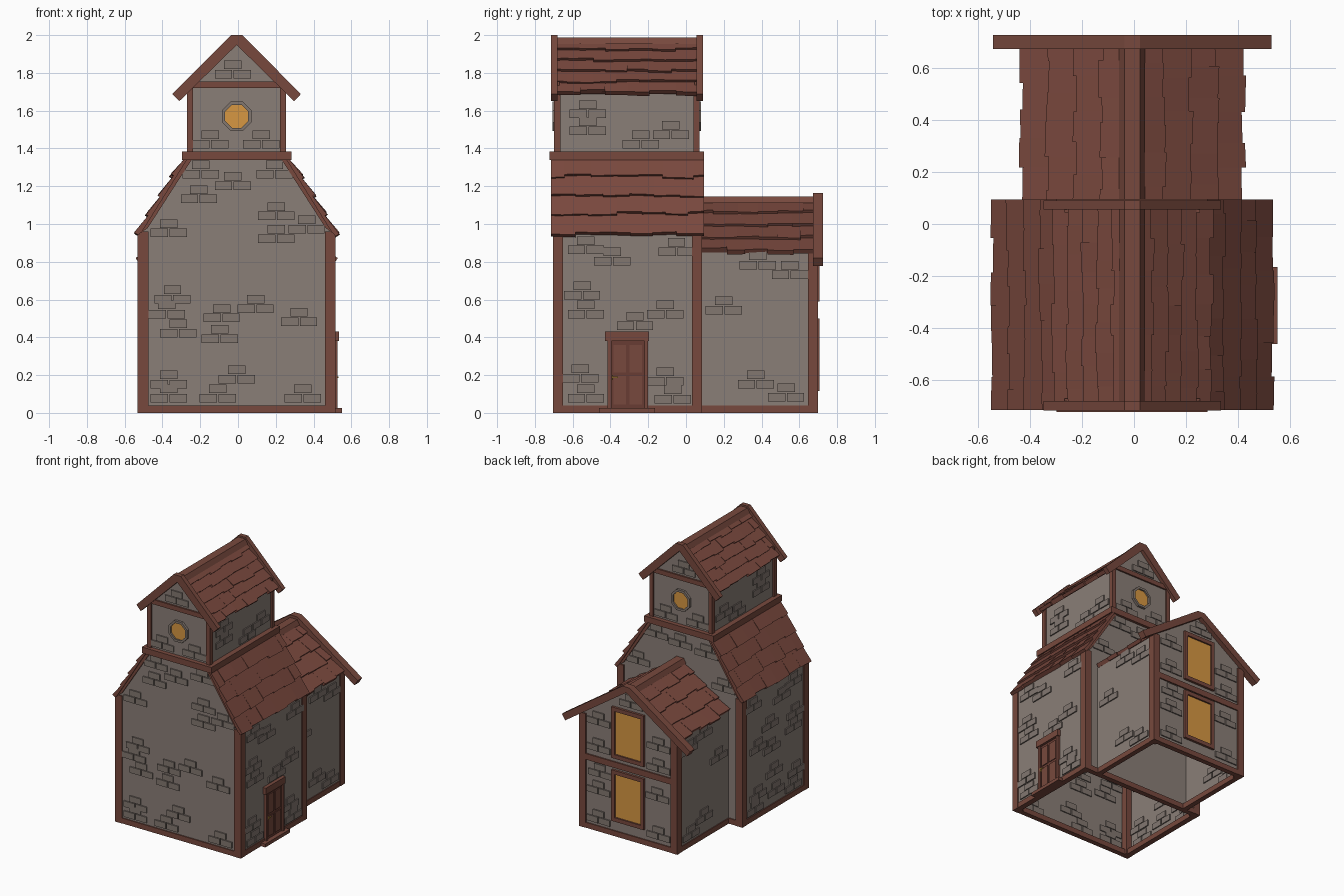
import bpy, bmesh, math, random
from mathutils import Vector

if "Cube" in bpy.data.objects:
    bpy.data.objects.remove(bpy.data.objects["Cube"])

random.seed(4)
X0 = -0.007          # building axis
parts = {}


def mat(name, rgb):
    m = bpy.data.materials.new(name)
    m.diffuse_color = (*rgb, 1)
    m.use_nodes = True
    m.node_tree.nodes["Principled BSDF"].inputs["Base Color"].default_value = m.diffuse_color
    return m


STONE = mat("grey stone", (0.255, 0.21, 0.185))
BRICK = mat("brick grey", (0.225, 0.185, 0.163))
WOOD = mat("brown timber", (0.185, 0.066, 0.047))
TILE = mat("roof tile brown", (0.195, 0.066, 0.048))
DOOR = mat("door brown", (0.14, 0.046, 0.033))
GLASS = mat("amber glass", (0.68, 0.31, 0.055))
GOLD = mat("brass", (0.5, 0.28, 0.05))


def get(part, m):
    if part not in parts:
        parts[part] = (bmesh.new(), m)
    return parts[part][0]


def loft(part, m, a, b):
    """Closed solid between two matching loops of 3D points."""
    bm = get(part, m)
    va, vb = [bm.verts.new(p) for p in a], [bm.verts.new(p) for p in b]
    n = len(va)
    bm.faces.new(va)
    bm.faces.new(vb[::-1])
    for i in range(n):
        j = (i + 1) % n
        bm.faces.new((va[j], va[i], vb[i], vb[j]))


def prism(part, m, pts, y0, y1):
    """Profile in x, z pushed along y."""
    loft(part, m, [(x, y0, z) for x, z in pts], [(x, y1, z) for x, z in pts])


def box(part, m, x0, x1, y0, y1, z0, z1):
    prism(part, m, [(x0, z0), (x1, z0), (x1, z1), (x0, z1)], y0, y1)


def on_wall(part, m, side, plane, u0, u1, z0, z1, d0, d1):
    """Box lying on a wall; d is the distance out from it."""
    s = 1 if side in "RB" else -1
    a, b = sorted((plane + s * d0, plane + s * d1))
    if side in "RL":
        box(part, m, a, b, u0, u1, z0, z1)
    else:
        box(part, m, u0, u1, a, b, z0, z1)


def mirrored(right):
    return right + [(-x, z) for x, z in reversed(right)]


# --- walls: open underneath ---
prism("main_walls", STONE, mirrored([(.515, 0), (.515, .95), (.265, 1.345)]), -.695, .075)
prism("wing_walls", STONE, mirrored([(.402, 0), (.402, .85)]) [:2]
      + [(0, 1.125), (-.402, .85), (-.402, 0)], .076, .69)
prism("tower_walls", STONE, [(.25, 1.37), (.25, 1.72), (0, 1.965), (-.25, 1.72), (-.25, 1.37)], -.688, .062)

# --- timber frame ---
for s in (-1, 1):
    def bar(part, xa, xb, *r):
        box(part, WOOD, *sorted((s * xa, s * xb)), *r)
    for y0, y1 in ((-.705, -.65), (.032, .086)):
        bar("main_corner_posts", .468, .524, y0, y1, 0, .96)
    for y0, y1 in ((-.705, -.67), (.05, .086)):
        prism("main_slope_boards", WOOD, [(s * x, z) for x, z in
              ((.522, .94), (.27, 1.345), (.235, 1.345), (.47, .98))], y0, y1)
    for y0, y1 in ((-.698, -.664), (.04, .072)):
        bar("tower_corner_posts", .23, .262, y0, y1, 1.38, 1.73)
    bar("wing_corner_posts", .355, .41, .645, .7, 0, .86)
    bar("base_rails", .48, .522, -.68, .05, 0, .04)
    bar("base_rails", .37, .408, .08, .66, 0, .04)
for y0, y1 in ((-.703, -.665), (.045, .084)):
    box("base_rails", WOOD, -.48, .48, y0, y1, 0, .04)
box("base_rails", WOOD, -.37, .37, .66, .698, 0, .04)
box("wing_floor_beam", WOOD, -.37, .37, .67, .70, .515, .56)
box("tower_base_band", WOOD, -.29, .29, -.722, .095, 1.34, 1.385)
for y0, y1 in ((-.7, -.67), (.045, .074)):
    box("tower_gable_beams", WOOD, -.26, .26, y0, y1, 1.72, 1.755)

# --- gable edge boards and ridges ---
tower_barge = mirrored([(.03, 2), (.34, 1.688), (.305, 1.65), (0, 1.95)][:3])
tower_barge = [(.03, 2), (.34, 1.688), (.304, 1.65), (0, 1.948),
               (-.304, 1.65), (-.34, 1.688), (-.03, 2)]
wing_barge = [(.03, 1.165), (.535, .82), (.508, .778), (0, 1.122),
              (-.508, .778), (-.535, .82), (-.03, 1.165)]
prism("tower_barge_front", WOOD, tower_barge, -.715, -.68)
prism("tower_barge_back", WOOD, tower_barge, .055, .09)
prism("wing_barge", WOOD, wing_barge, .672, .725)
for name, z, y0, y1 in (("tower_ridge", 1.988, -.69, .065), ("wing_ridge", 1.145, .08, .69)):
    prism(name, WOOD, mirrored([(.03, z), (.05, z - .035)]), y0, y1)


# --- tiled roofs ---
def roof(part, low, high, y0, y1, rows, cols):
    lo, hi = Vector(low), Vector(high)
    d = hi - lo
    n = Vector((-d.y, d.x)).normalized()
    if n.y < 0:
        n = -n
    for s in (-1, 1):
        def at(t, h, y):
            p = lo + d * t + n * h
            return (s * p.x, y, p.y)
        # boarding under the tiles
        loft(part + "_boards", TILE, [at(0.02, -.004, y0), at(0.02, .008, y0), at(1, .008, y0), at(1, -.004, y0)],
             [at(0.02, -.004, y1), at(0.02, .008, y1), at(1, .008, y1), at(1, -.004, y1)])
        w = (y1 - y0) / cols
        for r in range(rows):
            cuts = [y0] + [y0 + w * (c + .5 * (r % 2) + random.uniform(-.12, .12))
                           for c in range(1 - r % 2, cols)] + [y1]
            top = min(1, (r + 1.25) / rows)
            for a, b in zip(cuts, cuts[1:]):
                base = r / rows + random.uniform(-.03, .015)
                ta, tb = base, base + random.uniform(-.012, .012)
                h = random.uniform(.024, .03)
                loft(part + "_tiles", TILE,
                     [at(ta, 0, a), at(ta, h, a), at(top, .009, a), at(top, 0, a)],
                     [at(tb, 0, b), at(tb, h, b), at(top, .009, b), at(top, 0, b)])


roof("main_roof", (.515, .945), (.265, 1.345), -.714, .094, 4, 6)
roof("tower_roof", (.285, 1.685), (0, 1.968), -.682, .057, 5, 6)
roof("wing_roof", (.41, .845), (0, 1.118), .085, .674, 4, 5)

# --- scattered brick clusters: two bricks with one on top ---
right_main = [(-.53, .84), (-.39, .78), (-.55, .6), (-.53, .5), (-.27, .44), (-.11, .5),
              (-.56, .16), (-.53, .055), (-.11, .145), (-.07, .05), (-.05, .83)]
wing_side = [(.38, .76), (.55, .71), (.2, .52), (.37, .13), (.53, .06)]
tower_side = [(-.52, 1.47), (-.52, 1.56), (-.24, 1.4), (-.08, 1.45)]
tower_end = [(-.14, 1.4), (.13, 1.4), (-.02, 1.77)]
clusters = {
    ("F", -.695): [(-.36, .93), (-.2, 1.11), (-.02, 1.18), (-.19, 1.24), (.2, 1.24), (.21, 1.02),
                   (.21, .9), (.37, .95), (-.34, .58), (-.37, .5), (-.31, .4), (-.08, .48), (.1, .53),
                   (-.09, .37), (.33, .46), (-.36, .13), (-.36, .055), (-.1, .055), (0, .155), (.35, .055)],
    ("R", .515): right_main,
    ("L", -.515): right_main + [(-.3, .25), (-.32, .1), (-.25, .62)],
    ("B", .075): [(-.22, 1.2), (.2, 1.24), (-.36, .98), (.35, 1.0), (0, 1.22)],
    ("R", .402): wing_side, ("L", -.402): wing_side,
    ("B", .69): [(.25, .06), (-.25, .07), (-.24, .36), (.25, .28), (.24, .41), (.25, .6),
                 (-.25, .58), (-.25, .74), (.25, .8), (-.02, 1.0)],
    ("R", .25): tower_side, ("L", -.25): tower_side,
    ("F", -.688): tower_end, ("B", .062): tower_end,
}
for (side, plane), spots in clusters.items():
    for u, z in spots:
        for du, dz in ((-.05, 0), (.05, 0), (0, .05)):
            on_wall("bricks", BRICK, side, plane, u + du - .046, u + du + .046,
                    z + dz, z + dz + .045, -.008, .009)

# --- octagonal tower windows ---
for y, o in ((-.688, -1), (.062, 1)):
    def ring(r, i, dy):
        a = math.radians(22.5 + 45 * i)
        return (r * math.cos(a), y + o * dy, 1.57 + r * math.sin(a))
    for i in range(8):
        loft("round_window_frames", BRICK,
             [ring(.066, i, 0), ring(.084, i, 0), ring(.084, i, .018), ring(.066, i, .018)],
             [ring(.066, i + 1, 0), ring(.084, i + 1, 0), ring(.084, i + 1, .018), ring(.066, i + 1, .018)])
    loft("round_window_glass", GLASS, [ring(.068, i, -.002) for i in range(8)],
         [ring(.068, i, .006) for i in range(8)])

# --- wing windows ---
for z0, z1 in ((.115, .5), (.59, .975)):
    on_wall("wing_window_glass", GLASS, "B", .69, -.115, .115, z0 + .02, z1 - .02, -.002, .006)
    for a, b, c, d in ((-.135, -.108, z0, z1), (.108, .135, z0, z1),
                       (-.108, .108, z0, z0 + .03), (-.108, .108, z1 - .03, z1)):
        on_wall("wing_window_frames", WOOD, "B", .69, a, b, c, d, 0, .018)

# --- door on the right side ---
W = ("R", .515)
on_wall("door_step", WOOD, *W, -.46, -.165, 0, .025, -.005, .042)
on_wall("door_frame", WOOD, *W, -.415, -.395, .025, .385, 0, .02)
on_wall("door_frame", WOOD, *W, -.22, -.2, .025, .385, 0, .02)
on_wall("door_lintel", WOOD, *W, -.43, -.195, .38, .43, 0, .026)
on_wall("door_leaf", DOOR, *W, -.395, -.22, .025, .38, 0, .008)
for u in (-.383, -.3):
    for z0, z1 in ((.045, .195), (.215, .36)):
        on_wall("door_panels", WOOD, *W, u, u + .066, z0, z1, .008, .014)
on_wall("door_handle", GOLD, *W, -.392, -.386, .175, .2, .008, .02)
on_wall("door_handle", GOLD, *W, -.392, -.36, .186, .193, .018, .024)

# --- turn every part into an object ---
for name, (bm, m) in parts.items():
    bmesh.ops.recalc_face_normals(bm, faces=bm.faces)
    if name in ("main_walls", "wing_walls"):
        hidden = [f for f in bm.faces if f.normal.z < -.9 or (name == "wing_walls" and f.normal.y < -.9)]
        bmesh.ops.delete(bm, geom=hidden, context="FACES")
    bmesh.ops.translate(bm, verts=bm.verts, vec=(X0, 0, 0))
    me = bpy.data.meshes.new(name)
    bm.to_mesh(me)
    bm.free()
    me.materials.append(m)
    bpy.context.collection.objects.link(bpy.data.objects.new(name, me))
